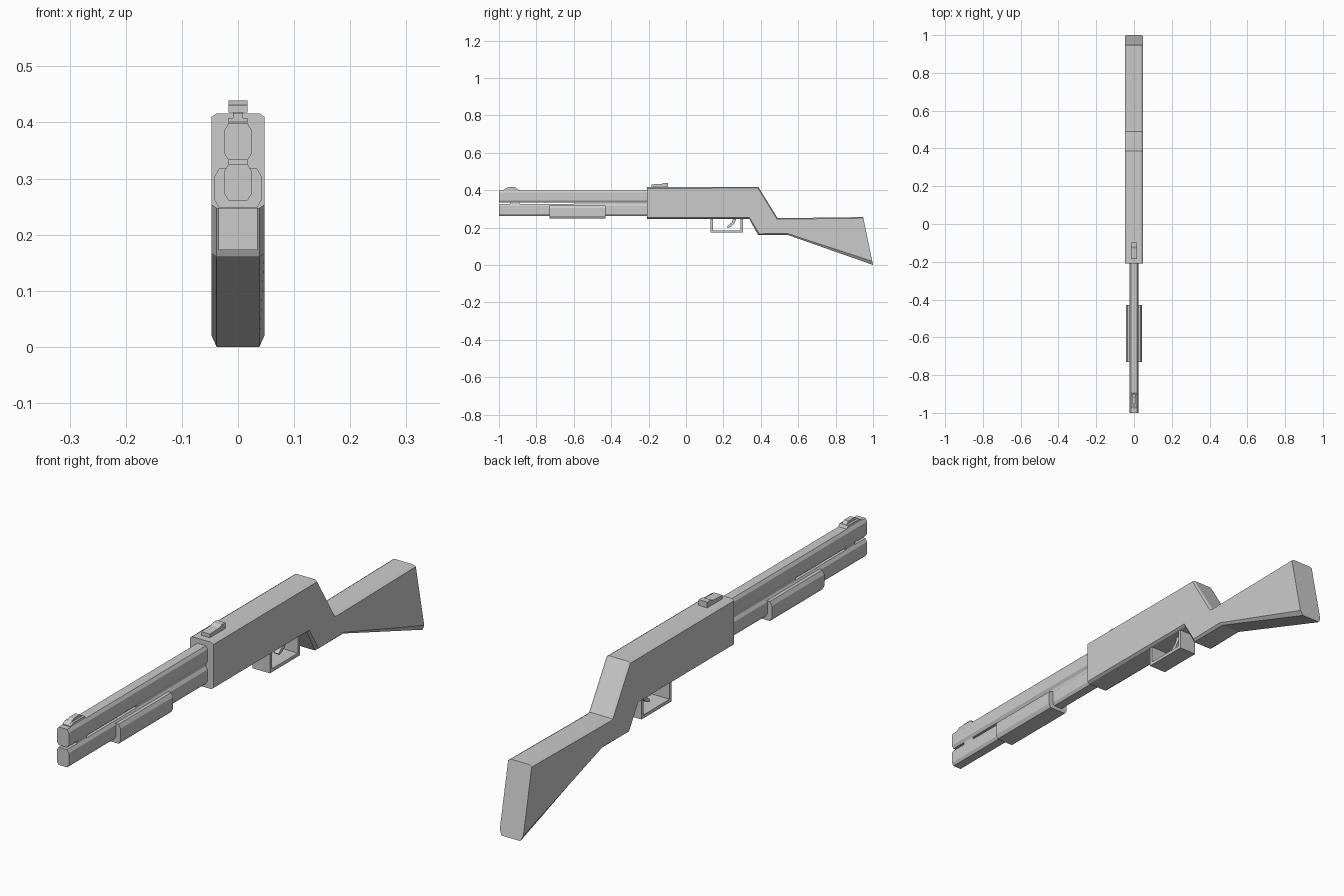
import bpy
from mathutils import Vector

if "Cube" in bpy.data.objects:
    bpy.data.objects.remove(bpy.data.objects["Cube"])


def make(name, verts, faces):
    me = bpy.data.meshes.new(name)
    me.from_pydata(verts, [], faces)
    me.update()
    ob = bpy.data.objects.new(name, me)
    bpy.context.collection.objects.link(ob)
    return ob


def loft(name, rings):
    """Skin a list of equal-sized closed rings and cap both ends."""
    n = len(rings[0])
    verts = [v for r in rings for v in r]
    faces = [tuple(range(n))[::-1],
             tuple(range((len(rings) - 1) * n, len(rings) * n))]
    for k in range(len(rings) - 1):
        for i in range(n):
            j = (i + 1) % n
            faces.append((k * n + i, k * n + j, (k + 1) * n + j, (k + 1) * n + i))
    return make(name, verts, faces)


def octagon(hw, top, bottom, cx, cz, yt, yb):
    """Chamfered cross-section leaning from (yb, bottom) to (yt, top)."""
    t, b = Vector((0, yt, top)), Vector((0, yb, bottom))
    d = (b - t).normalized()
    out = []
    for x, p in ((hw - cx, t), (hw, t + d * cz[0]), (hw, b - d * cz[1]), (hw - cx, b)):
        out.append((x, p.y, p.z))
    out += [(-x, y, z) for x, y, z in out[::-1]]
    return out


def bar(name, hw, y0, y1, z0, z1, cx, cz):
    return loft(name, [octagon(hw, z1, z0, cx, (cz, cz), y, y) for y in (y0, y1)])


def prism(name, hw, profile, hw_top=None):
    """Extrude a (y, z) profile across x."""
    return loft(name, [[(x, y, z) for y, z in profile] for x in (hw, -hw)])


# receiver flowing into the stock: top (y, z), bottom (y, z), bottom chamfer
stations = [((-0.208, 0.416), (-0.208, 0.247), 0.006),
            ((0.387, 0.416), (0.338, 0.247), 0.006),
            ((0.49, 0.25), (0.385, 0.16), 0.01),
            ((0.50, 0.25), (0.545, 0.16), 0.01),
            ((0.947, 0.256), (1.0, 0.0), 0.02)]
loft("receiver_and_stock",
     [octagon(0.047, t[1], b[1], 0.009, (0.006, c), t[0], b[0]) for t, b, c in stations])

# barrel, magazine tube and pump grip
bar("barrel", 0.024, -1.0, -0.2, 0.333, 0.398, 0.007, 0.011)
bar("magazine_tube", 0.024, -1.0, -0.2, 0.261, 0.325, 0.007, 0.011)
bar("pump_grip", 0.042, -0.73, -0.43, 0.248, 0.318, 0.008, 0.014)

# spacers between the tubes
for name, y0, y1 in (("front_spacer", -0.94, -0.89), ("rear_spacer", -0.6, -0.2)):
    prism(name, 0.017, [(y0, 0.318), (y1, 0.318), (y1, 0.34), (y0, 0.34)])

# sights
prism("front_sight_base", 0.017,
      [(-0.978, 0.39), (-0.978, 0.401), (-0.965, 0.408), (-0.9, 0.408), (-0.89, 0.39)])
prism("front_sight_blade", 0.009,
      [(-0.972, 0.405), (-0.95, 0.417), (-0.915, 0.417), (-0.9, 0.405)])
prism("rear_sight_post", 0.009,
      [(-0.16, 0.41), (-0.16, 0.424), (-0.1, 0.424), (-0.1, 0.41)])
prism("rear_sight", 0.017,
      [(-0.185, 0.418), (-0.185, 0.431), (-0.13, 0.433), (-0.118, 0.439),
       (-0.097, 0.439), (-0.097, 0.418)])

# trigger guard loop and trigger
prism("trigger_guard", 0.035,
      [(0.132, 0.25), (0.132, 0.173), (0.304, 0.173), (0.304, 0.25),
       (0.292, 0.25), (0.292, 0.185), (0.144, 0.185), (0.144, 0.25)])
prism("trigger", 0.01,
      [(0.27, 0.25), (0.252, 0.25), (0.245, 0.228), (0.218, 0.204),
       (0.224, 0.198), (0.245, 0.208), (0.26, 0.225)])
